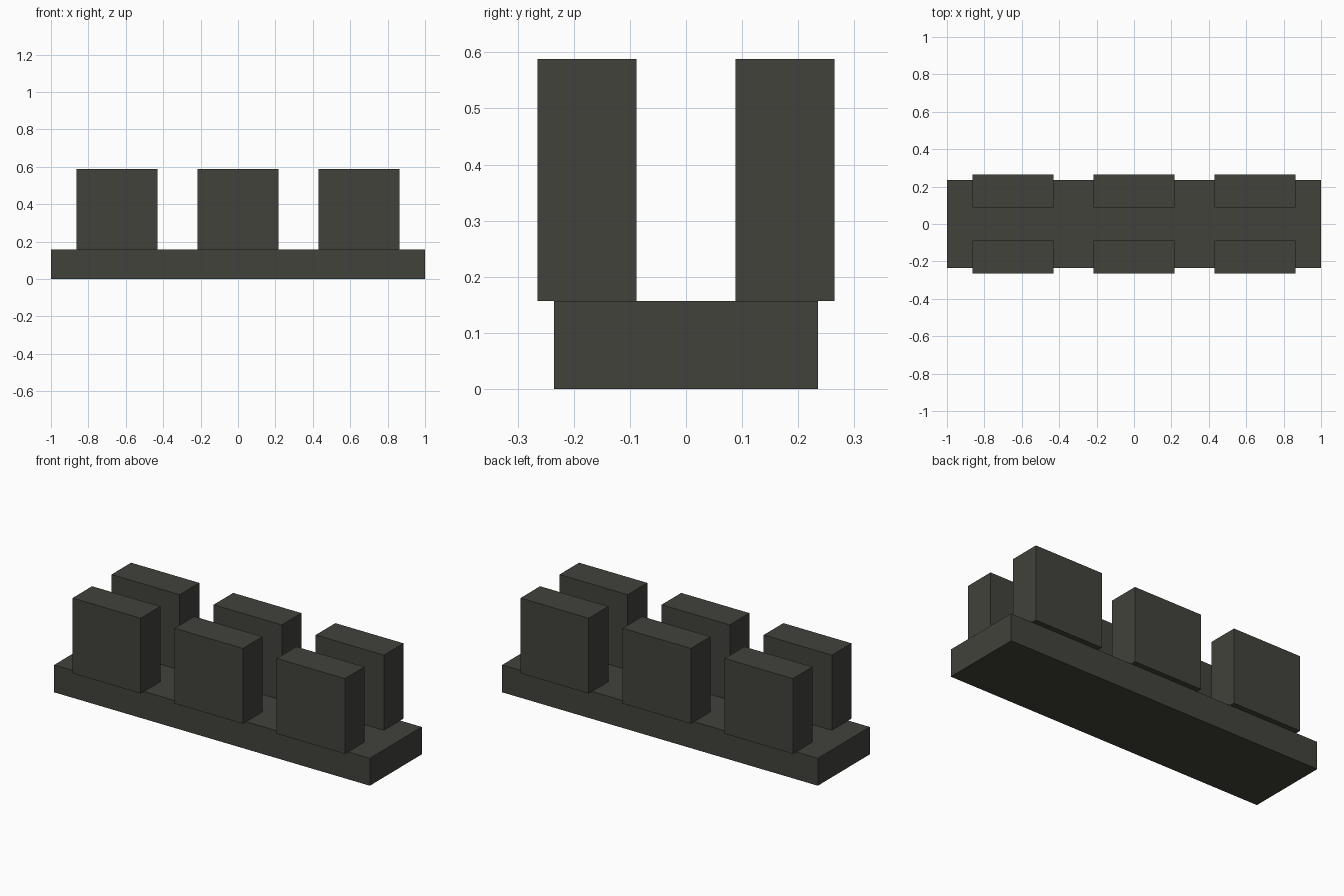
import bpy

if "Cube" in bpy.data.objects:
    bpy.data.objects.remove(bpy.data.objects["Cube"])

mat = bpy.data.materials.new("dark olive grey")
mat.diffuse_color = (0.054, 0.054, 0.045, 1.0)
mat.use_nodes = True
mat.node_tree.nodes["Principled BSDF"].inputs["Base Color"].default_value = mat.diffuse_color


def box(name, x, y, z):
    """Axis-aligned box from (min, max) ranges."""
    bpy.ops.mesh.primitive_cube_add(size=1, location=[(a + b) / 2 for a, b in (x, y, z)])
    ob = bpy.context.object
    ob.name = name
    ob.scale = [b - a for a, b in (x, y, z)]
    bpy.ops.object.transform_apply(location=False, rotation=False, scale=True)
    ob.data.materials.append(mat)
    return ob


# Long base slab
BASE_TOP = 0.157
box("base_slab", (-1, 1), (-0.235, 0.235), (0, BASE_TOP))

# Two rows of three upright blocks, slightly overhanging the slab
HALF_W, PITCH = 0.216, 0.647
for row, y in (("front", (-0.265, -0.088)), ("back", (0.088, 0.265))):
    for side, i in (("left", -1), ("middle", 0), ("right", 1)):
        cx = i * PITCH
        box(f"{row}_{side}_block", (cx - HALF_W, cx + HALF_W), y, (BASE_TOP, 0.588))
